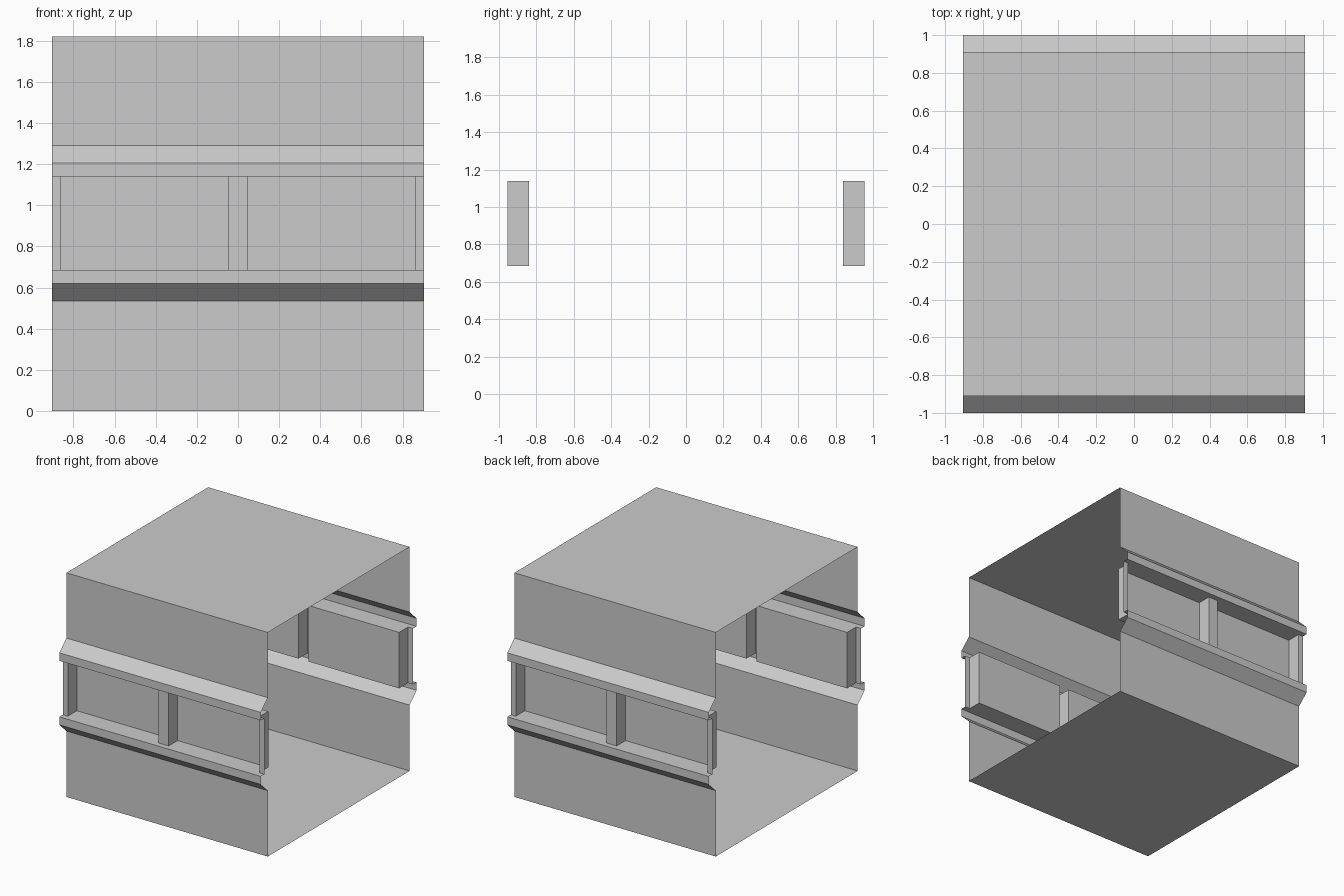
import bpy

if "Cube" in bpy.data.objects:
    bpy.data.objects.remove(bpy.data.objects["Cube"])

HX = 0.905           # half length of the open-ended section
WALL_Y = 0.91        # wall plane
RIM_Y = 1.0          # outermost rim
Z_LOW, Z_HIGH, TOP = 0.685, 1.14, 1.82


def make(name, verts, faces, mirror=False):
    mesh = bpy.data.meshes.new(name)
    mesh.from_pydata(verts, [], faces)
    ob = bpy.data.objects.new(name, mesh)
    bpy.context.collection.objects.link(ob)
    if mirror:
        m = ob.modifiers.new("mirror_to_back", 'MIRROR')
        m.use_axis = (False, True, False)
        m.use_mirror_merge = False
    return ob


def sweep(name, a, b):
    """Open sheet between two matching rows of points."""
    n = len(a)
    return make(name, a + b, [(i, i + 1, n + i + 1, n + i) for i in range(n - 1)], True)


def wall(name, profile):
    """Profile of (y, z) points swept along x."""
    return sweep(name, [(HX, y, z) for y, z in profile],
                 [(-HX, y, z) for y, z in profile])


# Lower and upper walls with flared rims
wall("lower_wall", [(-WALL_Y, 0), (-WALL_Y, 0.535), (-RIM_Y, 0.62), (-RIM_Y, Z_LOW)])
wall("upper_wall", [(-RIM_Y, Z_HIGH), (-RIM_Y, 1.205), (-WALL_Y, 1.29), (-WALL_Y, TOP)])

# Recessed panels and raised posts share one folded plan outline
right = [(0.045, -0.955), (0.045, -0.84), (0.86, -0.84), (0.86, -0.955), (HX, -0.955)]
outline = [(-x, y) for x, y in reversed(right)] + right
sweep("panels_and_posts", [(x, y, Z_LOW) for x, y in outline],
      [(x, y, Z_HIGH) for x, y in outline])

# Ledges closing the recess below and above
ring = [(-HX, -RIM_Y), (HX, -RIM_Y)] + outline[::-1]
order = list(range(len(ring)))
make("lower_ledge", [(x, y, Z_LOW) for x, y in ring], [order], True)
make("upper_ledge", [(x, y, Z_HIGH) for x, y in ring], [order[::-1]], True)

# Floor and ceiling sheets
rect = [(-HX, -WALL_Y), (HX, -WALL_Y), (HX, WALL_Y), (-HX, WALL_Y)]
make("floor", [(x, y, 0) for x, y in rect], [(3, 2, 1, 0)])
make("ceiling", [(x, y, TOP) for x, y in rect], [(0, 1, 2, 3)])
